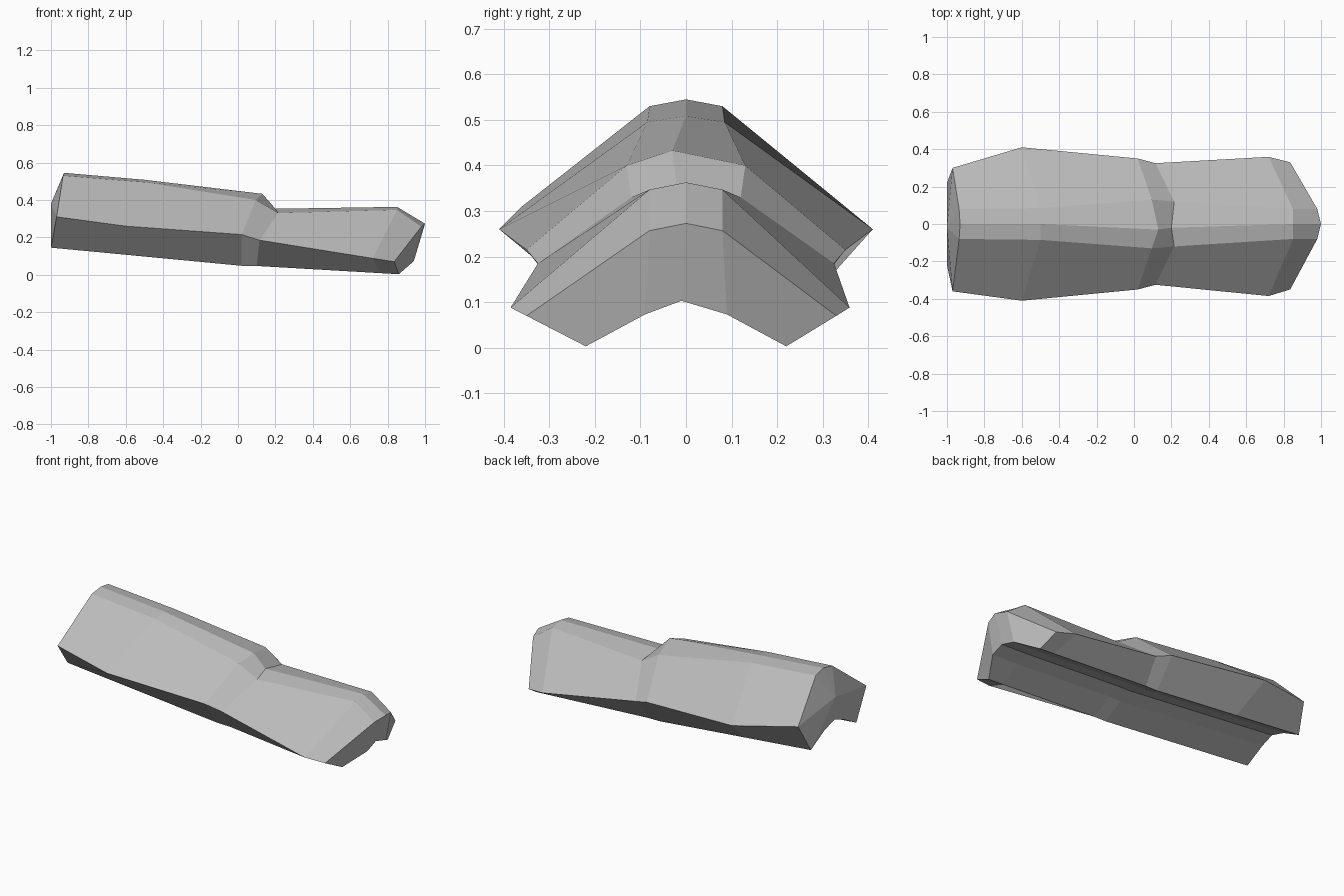
import bpy
import bmesh
from mathutils import Vector

cube = bpy.data.objects.get("Cube")
if cube:
    bpy.data.objects.remove(cube, do_unlink=True)

# Plain stone colour
stone = bpy.data.materials.new("grey_stone")
stone.use_nodes = True
colour = (0.5, 0.5, 0.5, 1)
stone.diffuse_color = colour
shader = stone.node_tree.nodes["Principled BSDF"]
shader.inputs["Base Color"].default_value = colour
shader.inputs["Roughness"].default_value = 0.9

# Stations along the rock: ridge, shoulder, outer edge, foot x and sideways skew
STATIONS = [
    dict(ridge=(-.93, 0, .545), shoulder=(-.935, .08, .53), outer=(-.97, .33, .31), foot=-1, skew=-.03),
    dict(ridge=(-.5, 0, .508), shoulder=(-.5, .085, .495), outer=(-.6, .41, .26), foot=-.55, skew=0),
    dict(ridge=(.13, -.03, .433), shoulder=(.095, .13, .4), outer=(.02, .35, .215), foot=.02, skew=0),
    dict(ridge=(.2, -.02, .353), shoulder=(.215, .12, .33), outer=(.115, .325, .185), foot=.1, skew=0),
    dict(ridge=(.85, 0, .363), shoulder=(.85, .08, .347), outer=(.72, .372, .088), foot=.76, skew=-.013),
    dict(ridge=(1, 0, .273), shoulder=(.98, .08, .257), outer=(.835, .34, .07), foot=.86, skew=-.01),
]


def foot_height(x):
    """Underside slopes steeply behind the neck and gently in front of it."""
    return .05 - .095 * x if x < .05 else .05 - .058 * (x - .05)


def section(st):
    """Closed arch-shaped cross-section, running from one shoulder round."""
    x = st["foot"]
    base = foot_height(x)
    push = .08 if st is STATIONS[-1] else 0
    sides = {}
    for s in (1, -1):
        shoulder, outer = Vector(st["shoulder"]), Vector(st["outer"])
        shoulder.y *= s
        outer.y = s * outer.y + st["skew"]
        foot = Vector((x, s * .22, base))
        inner = Vector((x + push, s * .09, base + .07))
        sides[s] = [shoulder, outer, foot, inner]
    roof = Vector((x + push, -.01, base + .1))
    return [Vector(st["ridge"])] + sides[1] + [roof] + sides[-1][::-1]


# Loft the sections into one faceted rock
bm = bmesh.new()
rings = [[bm.verts.new(p) for p in section(st)] for st in STATIONS]
count = len(rings[0])
for a, b in zip(rings, rings[1:]):
    for i in range(count):
        j = (i + 1) % count
        bm.faces.new((a[i], a[j], b[j], b[i]))

# Bulging broken face at the tall end
hub = bm.verts.new((-1, -.02, .38))
for i in range(count):
    bm.faces.new((rings[0][i], hub, rings[0][(i + 1) % count]))

# Front broken face: a strip of quads hanging from the ridge to the arch
end = rings[-1]
half = count // 2
for near, far in ((range(half + 1), 1), (range(half, count), -1)):
    loop = [end[i] for i in near]
    if far == 1:
        ridge, shoulder, outer, foot, inner, roof = loop
        bm.faces.new((ridge, shoulder, inner, roof))
    else:
        roof, inner, foot, outer, shoulder = loop
        bm.faces.new((end[0], roof, inner, shoulder))
    bm.faces.new((shoulder, outer, foot, inner))

bmesh.ops.recalc_face_normals(bm, faces=bm.faces)
mesh = bpy.data.meshes.new("arched_rock")
bm.to_mesh(mesh)
bm.free()
mesh.materials.append(stone)
rock = bpy.data.objects.new("arched_rock", mesh)
bpy.context.scene.collection.objects.link(rock)
